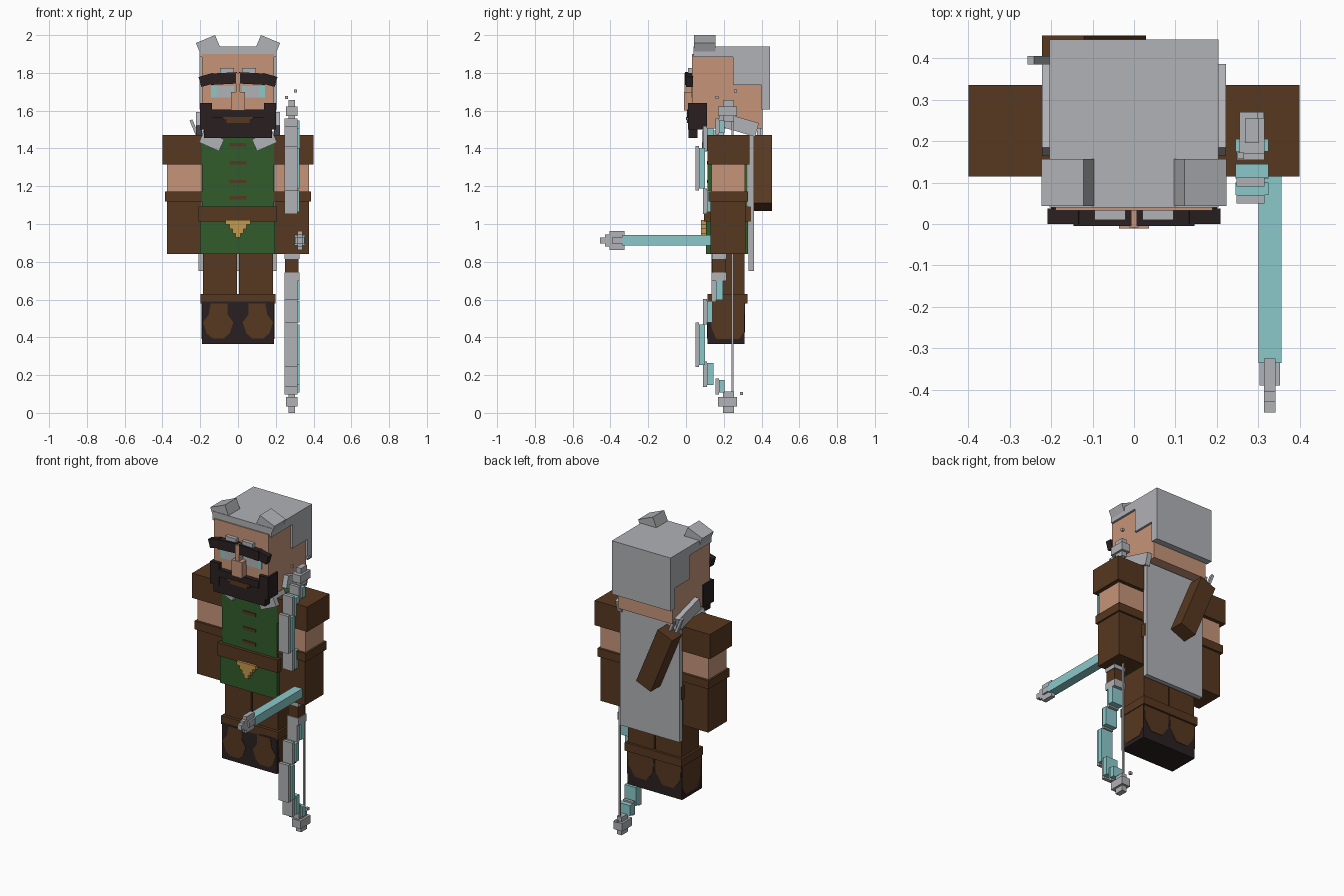
import bpy, math
from mathutils import Matrix, Vector


def material(name, rgb):
    lin = [((c / 255 + 0.055) / 1.055) ** 2.4 for c in rgb]
    m = bpy.data.materials.new(name)
    m.diffuse_color = (*lin, 1)
    return m


BROWN = material("brown leather", (87, 56, 32))
GREEN = material("green cloth", (50, 92, 44))
SKIN = material("skin", (198, 149, 122))
GREY = material("silver grey", (177, 178, 182))
CYAN = material("pale cyan", (139, 201, 203))
DARK = material("dark hair", (42, 32, 32))
GOLD = material("gold", (196, 154, 76))


def make(name, verts, faces, mat):
    me = bpy.data.meshes.new(name)
    me.from_pydata(verts, [], faces)
    me.materials.append(mat)
    ob = bpy.data.objects.new(name, me)
    bpy.context.collection.objects.link(ob)
    return ob


def box(name, mat, x, y, z, axis='Y', deg=0):
    """Box from ranges, optionally turned about its own centre."""
    c = Vector((sum(x) / 2, sum(y) / 2, sum(z) / 2))
    rot = Matrix.Rotation(math.radians(deg), 3, axis)
    verts = [c + rot @ (Vector((a, b, d)) - c) for a in x for b in y for d in z]
    faces = [(0, 1, 3, 2), (4, 6, 7, 5), (0, 4, 5, 1), (2, 3, 7, 6), (0, 2, 6, 4), (1, 5, 7, 3)]
    return make(name, verts, faces, mat)


def pair(name, mat, x, y, z, axis='Y', deg=0):
    """Same box on both sides of x = 0; x is given for the +x side."""
    box("right_" + name, mat, x, y, z, axis, deg)
    box("left_" + name, mat, (-x[1], -x[0]), y, z, axis, -deg if axis != 'X' else deg)


def plate(name, mat, pts, level, normal):
    """Thin painted plate: pts are (u, z), level is its position along normal axis."""
    n = len(pts)
    lv = (level - 0.002, level + 0.002)
    verts = [(u, l, z) if normal == 'Y' else (l, u, z) for l in lv for u, z in pts]
    faces = [tuple(range(n)), tuple(range(2 * n - 1, n - 1, -1))]
    faces += [(i, i + n, (i + 1) % n + n, (i + 1) % n) for i in range(n)]
    return make(name, verts, faces, mat)


# Legs and boots
pair("leg", BROWN, (0.005, 0.185), (0.135, 0.31), (0.6, 0.86))
pair("boot", DARK, (0.0, 0.19), (0.115, 0.31), (0.365, 0.59))
pair("boot_cuff", BROWN, (0.0, 0.198), (0.115, 0.325), (0.578, 0.63))
toe = [(-0.05, 0.58), (0.04, 0.58), (0.05, 0.52), (0.08, 0.48), (0.06, 0.42),
       (0.03, 0.395), (-0.03, 0.395), (-0.06, 0.42), (-0.08, 0.48), (-0.05, 0.52)]
heel = [(-0.09, 0.58), (0.09, 0.58), (0.085, 0.49), (0.04, 0.425), (-0.04, 0.425), (-0.085, 0.49)]
side = [(0.125, 0.58), (0.308, 0.58), (0.308, 0.43), (0.28, 0.39), (0.16, 0.39), (0.135, 0.45)]
for s, nm in ((1, "right"), (-1, "left")):
    plate(nm + "_boot_front_patch", BROWN, [(s * (0.105 + u), z) for u, z in toe], 0.114, 'Y')
    plate(nm + "_boot_back_patch", BROWN, [(s * 0.095 + u, z) for u, z in heel], 0.311, 'Y')
    plate(nm + "_boot_side_patch", BROWN, side, s * 0.191, 'X')

# Tunic, belt, buckle, buttons
box("torso", GREEN, (-0.19, 0.19), (0.115, 0.325), (1.0, 1.465))
box("tunic_skirt", GREEN, (-0.2, 0.196), (0.105, 0.327), (0.84, 1.03))
box("belt", BROWN, (-0.21, 0.207), (0.095, 0.345), (1.012, 1.093))
for i, w in enumerate((0.065, 0.045, 0.028, 0.013)):
    box("buckle_step", GOLD, (-w, w), (0.08, 0.11), (0.997 - i * 0.023, 1.022 - i * 0.023))
for z in (1.42, 1.325, 1.225, 1.14):
    box("button_bar", BROWN, (-0.045, 0.045), (0.11, 0.118), (z - 0.009, z + 0.009))

# Arms
pair("shoulder_sleeve", BROWN, (0.188, 0.4), (0.115, 0.335), (1.315, 1.47))
pair("bare_arm", SKIN, (0.192, 0.375), (0.135, 0.312), (1.15, 1.33))
pair("gauntlet_cuff", BROWN, (0.19, 0.386), (0.12, 0.328), (1.12, 1.172))
pair("gauntlet", BROWN, (0.192, 0.375), (0.13, 0.315), (0.84, 1.13))

# Cape and collar
box("cape", GREY, (-0.208, 0.205), (0.33, 0.36), (0.75, 1.49))
pair("front_lapel", GREY, (0.082, 0.198), (0.085, 0.2), (1.406, 1.474), 'Y', -24)
pair("side_collar", GREY, (0.19, 0.222), (0.17, 0.38), (1.49, 1.565), 'X', -16)

# Head and hood
box("head", SKIN, (-0.19, 0.19), (0.033, 0.405), (1.505, 1.9))
box("hood_top", GREY, (-0.204, 0.204), (0.04, 0.445), (1.885, 1.94))
pair("hood_side", GREY, (0.185, 0.204), (0.25, 0.445), (1.735, 1.9))
box("hood_back", GREY, (-0.204, 0.204), (0.4, 0.445), (1.605, 1.9))
pair("hood_ear", GREY, (0.103, 0.213), (0.043, 0.157), (1.908, 1.982), 'Y', 22.5)

# Face
pair("eye_white", GREY, (0.035, 0.115), (0.029, 0.035), (1.67, 1.73))
pair("eye_iris", CYAN, (0.115, 0.142), (0.029, 0.035), (1.67, 1.73))
pair("eye_inner_corner", CYAN, (0.02, 0.035), (0.029, 0.035), (1.69, 1.73))
pair("brow_inner", DARK, (0.004, 0.145), (-0.005, 0.036), (1.74, 1.8), 'Y', 3)
pair("brow_outer", DARK, (0.125, 0.203), (0.0, 0.038), (1.735, 1.79), 'Y', 16)
pair("brow_jewel", GREY, (0.02, 0.095), (0.01, 0.035), (1.795, 1.825))
box("nose", SKIN, (-0.036, 0.036), (-0.011, 0.035), (1.6, 1.7))
box("nose_bridge", SKIN, (-0.011, 0.011), (-0.008, 0.035), (1.69, 1.8))
box("beard", DARK, (-0.18, 0.18), (0.012, 0.06), (1.455, 1.575))
box("moustache", DARK, (-0.14, 0.14), (0.004, 0.036), (1.56, 1.605))
pair("sideburn", DARK, (0.138, 0.2), (0.01, 0.11), (1.5, 1.64))
box("mouth", BROWN, (-0.06, 0.06), (0.006, 0.013), (1.535, 1.552))
box("upper_lip", BROWN, (-0.08, 0.08), (0.001, 0.008), (1.55, 1.567))

# Quiver and its arrows on the back
box("quiver", BROWN, (-0.152, -0.042), (0.358, 0.455), (1.075, 1.465), 'Y', -22.5)
box("quiver_arrow", GREY, (-0.238, -0.222), (0.385, 0.405), (1.455, 1.555), 'Y', -22.5)
box("quiver_arrow", GREY, (-0.182, -0.166), (0.375, 0.395), (1.44, 1.53), 'Y', -22.5)

# Bow: stepped limb pieces (inner offset, outer offset, front y, back y), mirrored about the grip
MID = 0.828
LIMB = [(0.12, 0.24, 0.135, 0.195), (0.225, 0.36, 0.09, 0.14), (0.35, 0.585, 0.05, 0.1),
        (0.555, 0.69, 0.09, 0.145), (0.645, 0.73, 0.155, 0.205)]
for s in (1, -1):
    def span(a, b):
        return tuple(sorted((MID + s * a, MID + s * b)))
    for a, b, y0, y1 in LIMB:
        ym = y0 + (y1 - y0) * 0.4
        box("bow_limb_front", GREY, (0.247, 0.315), (y0, ym), span(a, b))
        box("bow_limb_back", CYAN, (0.245, 0.325), (ym, y1), span(a + 0.01, b - 0.01))
    box("bow_tip_block", GREY, (0.255, 0.315), (0.17, 0.27), span(0.745, 0.795))
    box("bow_tip", GREY, (0.268, 0.302), (0.195, 0.255), span(0.715, 0.828))
    box("bow_grip_collar", GREY, (0.245, 0.325), (0.135, 0.215), span(0.085, 0.13))
box("bow_grip", BROWN, (0.25, 0.32), (0.14, 0.21), (0.74, 0.92))
box("bow_grip_band", GREY, (0.245, 0.325), (0.137, 0.215), (0.815, 0.86))
box("bow_string", GREY, (0.281, 0.291), (0.242, 0.252), (0.08, 1.58))
for x, y, z in ((0.258, 0.165, 1.67), (0.305, 0.262, 1.705), (0.275, 0.295, 0.103)):
    box("spark", GREY, (x - 0.008, x + 0.008), (y - 0.008, y + 0.008), (z - 0.008, z + 0.008))

# Arrow on the bow
box("arrow_shaft", CYAN, (0.3, 0.356), (-0.335, 0.14), (0.885, 0.941))
box("arrow_head", GREY, (0.314, 0.342), (-0.405, -0.325), (0.862, 0.964))
box("arrow_head_middle", GREY, (0.314, 0.342), (-0.428, -0.33), (0.882, 0.944))
box("arrow_head_wings", GREY, (0.303, 0.353), (-0.39, -0.335), (0.895, 0.93))
box("arrow_point", GREY, (0.314, 0.342), (-0.455, -0.33), (0.897, 0.929))
